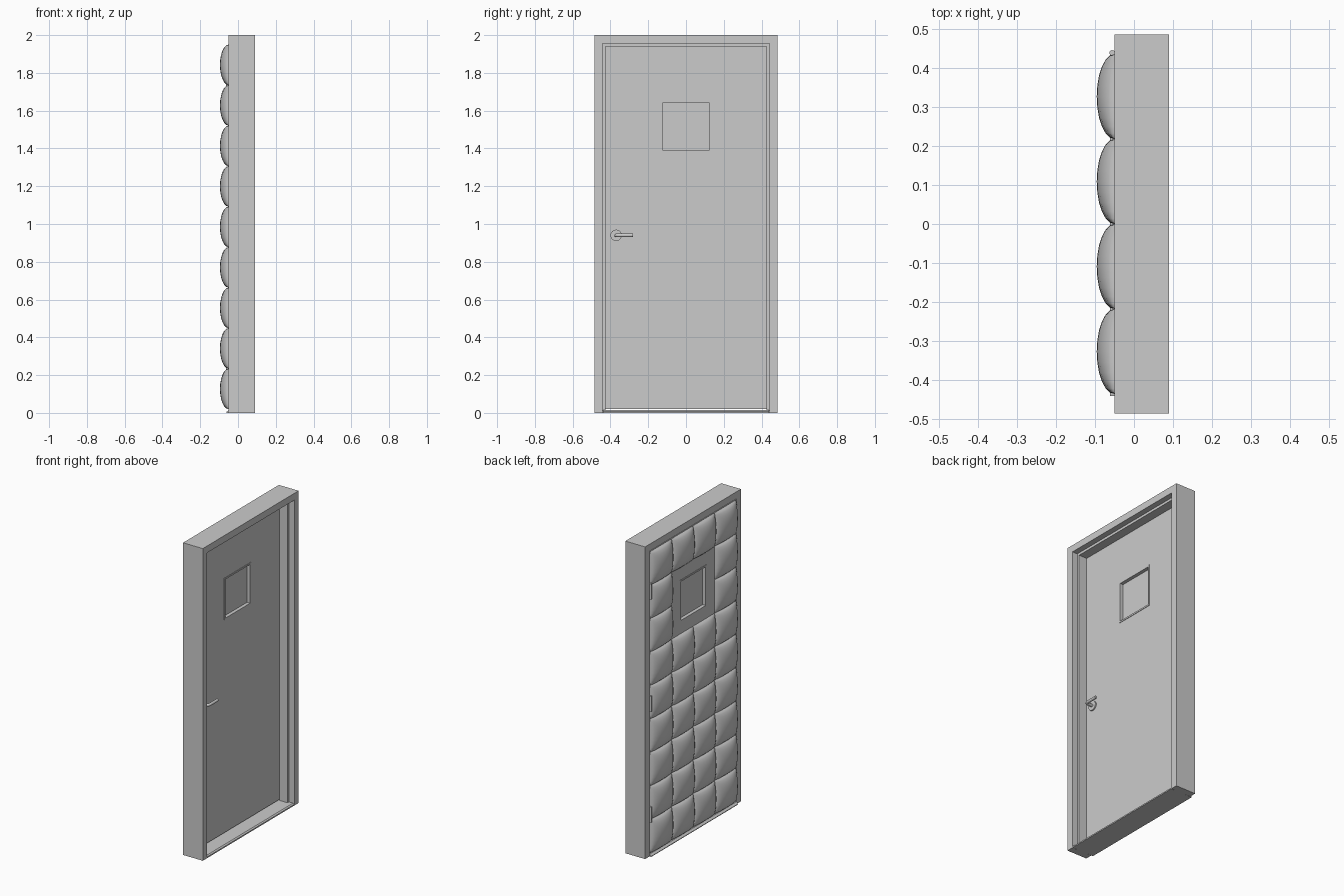
import bpy, bmesh, math
from mathutils import Matrix, Vector

if "Cube" in bpy.data.objects:
    bpy.data.objects.remove(bpy.data.objects["Cube"])


def finish(name, bm, smooth=None):
    bmesh.ops.recalc_face_normals(bm, faces=bm.faces)
    me = bpy.data.meshes.new(name)
    bm.to_mesh(me)
    bm.free()
    ob = bpy.data.objects.new(name, me)
    bpy.context.collection.objects.link(ob)
    if smooth:
        bpy.ops.object.select_all(action='DESELECT')
        ob.select_set(True)
        bpy.context.view_layer.objects.active = ob
        bpy.ops.object.shade_smooth_by_angle(angle=math.radians(smooth))
    return ob


def sweep(bm, rings, closed):
    # bridge equal-length closed sections; join the ends or cap them
    rows = [[bm.verts.new(p) for p in r] for r in rings]
    n = len(rows[0])
    for i in range(len(rows) if closed else len(rows) - 1):
        a, b = rows[i], rows[(i + 1) % len(rows)]
        for j in range(n):
            k = (j + 1) % n
            bm.faces.new((a[j], a[k], b[k], b[j]))
    if not closed:
        bm.faces.new(rows[0])
        bm.faces.new(rows[-1])


def rect_frame(name, profile, cz):
    # profile of (x, half size) swept around a square window
    bm = bmesh.new()
    sweep(bm, [[(x, sy * h, cz + sz * h) for x, h in profile]
               for sy, sz in ((-1, -1), (1, -1), (1, 1), (-1, 1))], True)
    return finish(name, bm)


def cyl(bm, r, depth, loc, axis='X', seg=24):
    rot = Matrix.Rotation(math.pi / 2, 4, 'Y') if axis == 'X' else Matrix()
    bmesh.ops.create_cone(bm, cap_ends=True, segments=seg, radius1=r, radius2=r,
                          depth=depth, matrix=Matrix.Translation(loc) @ rot)


WZ, WH = 1.517, 0.13      # window centre height and half size
BACK, FACE = -0.05, -0.004  # door leaf faces

# Double-rabbet door frame: (x, inset from the outer edge)
prof = [(-0.05, 0), (0.09, 0), (0.09, 0.044), (0.054, 0.044), (0.054, 0.06),
        (-0.003, 0.06), (-0.003, 0.044), (-0.05, 0.044)]
bm = bmesh.new()
sweep(bm, [[(x, s * (0.485 - d), z if z == 0 else 2 - d) for x, d in prof]
           for s, z in ((-1, 0), (-1, 2), (1, 2), (1, 0))], False)
finish("door_frame", bm)

# Threshold with chamfered edges
bm = bmesh.new()
tp = [(-0.062, 0), (0.09, 0), (0.09, 0.008), (0.082, 0.014), (-0.05, 0.014), (-0.062, 0.004)]
sweep(bm, [[(x, y, z) for x, z in tp] for y in (-0.44, 0.44)], False)
finish("threshold", bm)

# Door leaf with a window opening
bm = bmesh.new()
outer = [(-0.437, 0.02), (0.437, 0.02), (0.437, 1.953), (-0.437, 1.953)]
inner = [(s * WH, WZ + t * WH) for s, t in ((-1, -1), (1, -1), (1, 1), (-1, 1))]
sweep(bm, [[(BACK, *o), (FACE, *o), (FACE, *i), (BACK, *i)]
           for o, i in zip(outer, inner)], True)
finish("door_leaf", bm)

# Window trim and glass pane
rect_frame("window_trim", [(BACK - 0.003, WH + 0.004), (FACE + 0.003, WH + 0.004),
                           (FACE + 0.003, WH - 0.006), (BACK - 0.003, WH - 0.006)], WZ)
bm = bmesh.new()
bmesh.ops.create_cube(bm, size=1, matrix=Matrix.Translation((-0.027, 0, WZ))
                      @ Matrix.Diagonal((0.008, 2 * WH - 0.006, 2 * WH - 0.006, 1)))
finish("window_glass", bm)

# Quilted cushions: 4 columns x 9 rows, leaving out the cells round the window
N, COLS, ROWS = 12, 4, 9
PY, PZ = 0.87 / COLS, 1.93 / ROWS
ts = [-math.cos(math.pi * i / N) for i in range(N + 1)]
bm = bmesh.new()
for c in range(COLS):
    for r in range(ROWS):
        if c in (1, 2) and r in (6, 7):
            continue
        cy, cz = -0.435 + (c + 0.5) * PY, 0.02 + (r + 0.5) * PZ
        g = [[bm.verts.new((BACK - 0.0455 * max(0, (1 - u * u) * (1 - v * v)) ** 0.5,
                            cy + u * PY / 2, cz + v * PZ / 2)) for v in ts] for u in ts]
        for i in range(N):
            for j in range(N):
                bm.faces.new((g[i][j], g[i][j + 1], g[i + 1][j + 1], g[i + 1][j]))
pads = finish("padded_cushions", bm, 60)

# Hinge knuckles on the padded side
bm = bmesh.new()
for z in (0.27, 0.98, 1.7):
    cyl(bm, 0.007, 0.1, (-0.056, 0.438, z), 'Z', 16)
finish("hinges", bm, 40)

# Lever handle: rose, neck and rounded lever
HY, HZ = -0.37, 0.94
bm = bmesh.new()
cyl(bm, 0.03, 0.008, (FACE + 0.004, HY, HZ), seg=32)
finish("handle_rose", bm, 40)
path = [Vector(p) for p in ((FACE, HY, HZ), (0.034, HY, HZ), (0.043, HY + 0.003, HZ),
                            (0.048, HY + 0.012, HZ), (0.049, HY + 0.025, HZ),
                            (0.049, HY + 0.09, HZ))]
rings = []
for i, p in enumerate(path):
    t = (path[min(i + 1, len(path) - 1)] - path[max(i - 1, 0)]).normalized()
    side, up = t.cross(Vector((0, 0, 1))), Vector((0, 0, 1))
    rings.append([p + 0.009 * (math.cos(a) * side + math.sin(a) * up)
                  for a in (2 * math.pi * k / 16 for k in range(16))])
bm = bmesh.new()
sweep(bm, rings, False)
finish("handle_lever", bm, 40)
